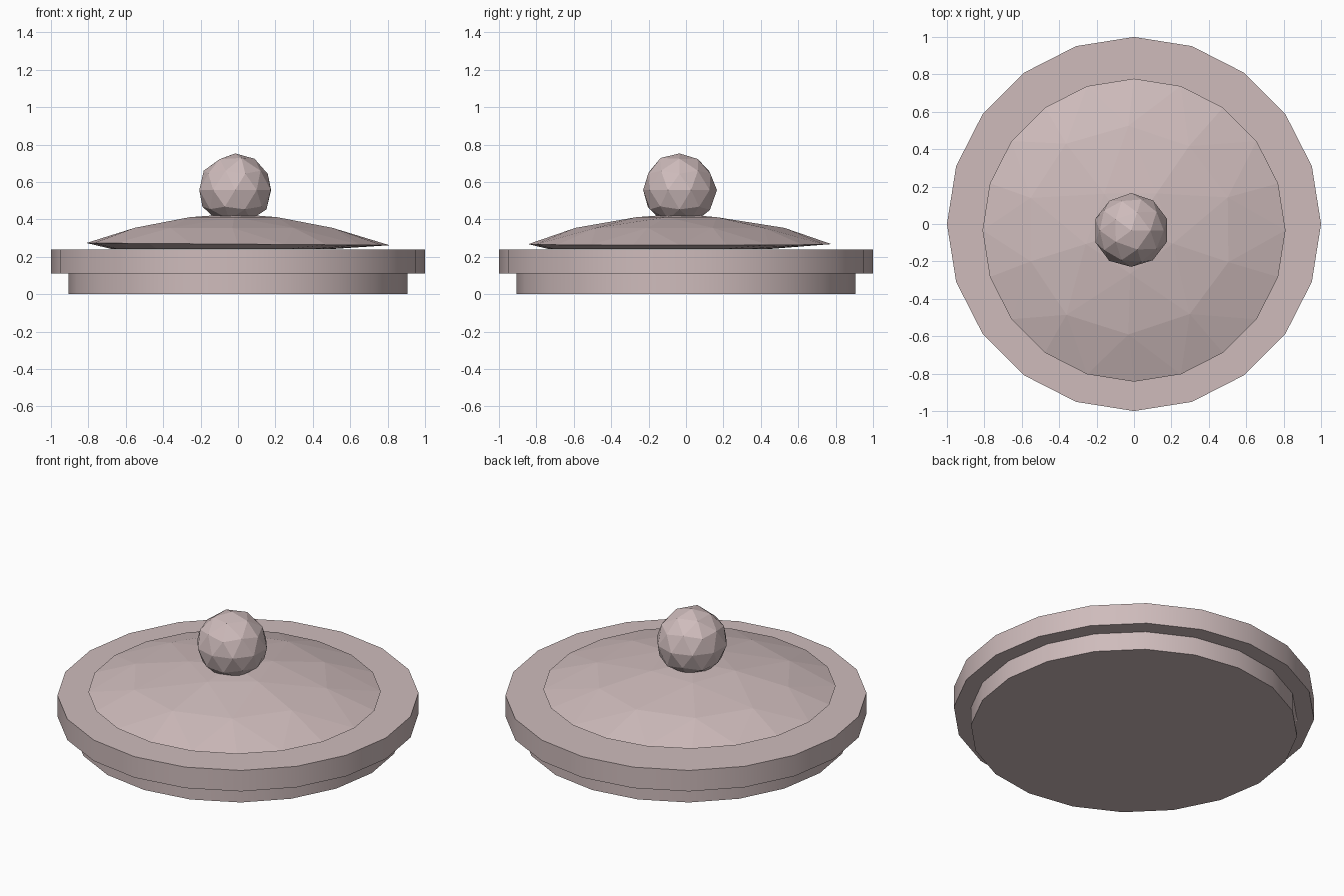
import bpy, bmesh, math, random
from mathutils import Vector

if "Cube" in bpy.data.objects:
    bpy.data.objects.remove(bpy.data.objects["Cube"])

random.seed(4)
clay = bpy.data.materials.new("dusty_pink")
clay.diffuse_color = (0.62, 0.50, 0.50, 1)
clay.use_nodes = True
clay.node_tree.nodes["Principled BSDF"].inputs["Base Color"].default_value = clay.diffuse_color


def finish(bm, name):
    bmesh.ops.recalc_face_normals(bm, faces=bm.faces)
    me = bpy.data.meshes.new(name)
    bm.to_mesh(me)
    bm.free()
    me.materials.append(clay)
    ob = bpy.data.objects.new(name, me)
    bpy.context.collection.objects.link(ob)
    return ob


def disc(name, radius, z0, z1):
    bpy.ops.mesh.primitive_cylinder_add(vertices=20, radius=radius, depth=z1 - z0,
                                        location=(0, 0, (z0 + z1) / 2))
    ob = bpy.context.object
    ob.name = name
    ob.data.materials.append(clay)
    bpy.ops.object.shade_smooth_by_angle(angle=math.radians(30))


# Plug that sits inside the pot, and the wider rim above it
disc("lid_plug", 0.905, 0.0, 0.112)
disc("lid_rim", 1.0, 0.112, 0.24)

# Shallow faceted dome: hull over rings of (count, radius, z, cx, cy, jitter)
bm = bmesh.new()
rings = [(20, 0.60, 0.243, -0.08, -0.14, 0.0),
         (20, 0.81, 0.268, 0.0, -0.033, 0.0),
         (10, 0.56, 0.355, -0.03, -0.03, 0.012),
         (5, 0.24, 0.412, -0.02, -0.03, 0.01),
         (1, 0.0, 0.43, -0.015, -0.03, 0.0)]
for n, r, z, cx, cy, j in rings:
    for i in range(n):
        a = math.tau * i / n - math.pi / 2
        rr = r + random.uniform(-j, j)
        # outer edge is tilted slightly up toward the left
        tilt = -0.006 * math.cos(a) if n == 20 and r > 0.7 else 0
        bm.verts.new((cx + rr * math.cos(a), cy + rr * math.sin(a), z + tilt))
res = bmesh.ops.convex_hull(bm, input=bm.verts[:])
bmesh.ops.delete(bm, geom=[v for v in bm.verts if not v.link_faces], context='VERTS')
finish(bm, "lid_dome")

# Slightly uneven faceted knob, flattened where it meets the dome
bm = bmesh.new()
bmesh.ops.create_icosphere(bm, subdivisions=2, radius=0.2)
for v in bm.verts:
    v.co *= random.uniform(0.97, 1.01)
    v.co += Vector((-0.015, -0.035, 0.557))
    v.co.z = max(v.co.z, 0.40)
finish(bm, "lid_knob")
